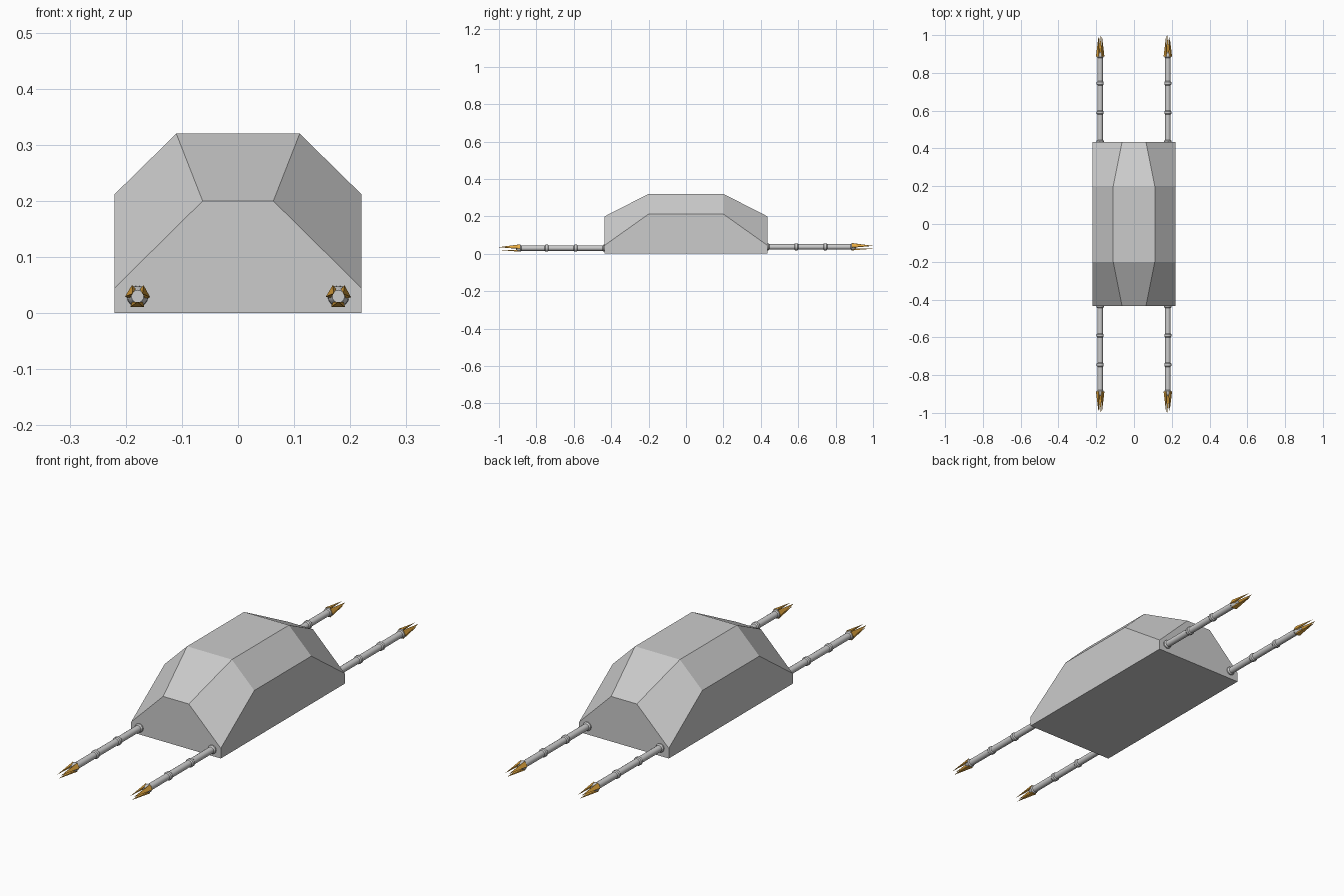
import bpy, bmesh, math
from mathutils import Vector

if "Cube" in bpy.data.objects:
    bpy.data.objects.remove(bpy.data.objects["Cube"])

orange = bpy.data.materials.new("orange")
orange.diffuse_color = (0.8, 0.4, 0.05, 1)
orange.use_nodes = True
orange.node_tree.nodes["Principled BSDF"].inputs["Base Color"].default_value = orange.diffuse_color


def make_object(name, bm, mat=None):
    bmesh.ops.recalc_face_normals(bm, faces=bm.faces)
    me = bpy.data.meshes.new(name)
    bm.to_mesh(me)
    bm.free()
    ob = bpy.data.objects.new(name, me)
    bpy.context.collection.objects.link(ob)
    if mat:
        me.materials.append(mat)
    return ob


# faceted hull: four cross-sections joined along y
def section(bm, y, top_x, top_z, edge_z):
    pts = [(-.22, 0), (-.22, edge_z), (-top_x, top_z),
           (top_x, top_z), (.22, edge_z), (.22, 0)]
    return [bm.verts.new((x, y, z)) for x, z in pts]


bm = bmesh.new()
rings = [section(bm, -.435, .063, .2, .045), section(bm, -.2, .11, .32, .212),
         section(bm, .2, .11, .32, .212), section(bm, .435, .063, .2, .045)]
for a, b in zip(rings, rings[1:]):
    for i in range(5):
        bm.faces.new((a[i], a[i + 1], b[i + 1], b[i]))
bm.faces.new(rings[0])
bm.faces.new(rings[-1])
bm.faces.new([r[0] for r in rings] + [r[5] for r in reversed(rings)])
make_object("hull", bm)


# rod with raised joints, turned from a (distance, radius) profile
def arm(name, x, z, d):
    prof = [(.42, .019), (.44, .019), (.446, .0145)]
    for j in (.59, .745):
        prof += [(j - .011, .0145), (j - .006, .0185),
                 (j + .006, .0185), (j + .011, .0145)]
    prof += [(.88, .0145), (.885, .0185), (.897, .0185), (.91, .011)]
    n = 16
    bm = bmesh.new()
    loops = [[bm.verts.new((x + r * math.cos(2 * math.pi * i / n), d * y,
                            z + r * math.sin(2 * math.pi * i / n)))
              for i in range(n)] for y, r in prof]
    for a, b in zip(loops, loops[1:]):
        for i in range(n):
            bm.faces.new((a[i], a[(i + 1) % n], b[(i + 1) % n], b[i]))
    bm.faces.new(loops[0])
    bm.faces.new(loops[-1])
    ob = make_object(name, bm)
    bpy.ops.object.select_all(action='DESELECT')
    ob.select_set(True)
    bpy.context.view_layer.objects.active = ob
    bpy.ops.object.shade_smooth_by_angle()


# three tapered prongs around the end of the rod
def claw(name, x, z, d):
    bm = bmesh.new()
    for k in range(3):
        t = 2 * math.pi * k / 3 + .5
        out = Vector((math.cos(t), 0, math.sin(t)))
        side = Vector((-math.sin(t), 0, math.cos(t)))

        def vert(r, w, y):
            return bm.verts.new(Vector((x, d * y, z)) + out * r + side * w)
        base = [vert(.010, -.011, .888), vert(.019, -.012, .888),
                vert(.019, .012, .888), vert(.010, .011, .888)]
        tip = vert(.010, 0, 1.0)
        bm.faces.new(base)
        for i in range(4):
            bm.faces.new((base[i], base[(i + 1) % 4], tip))
    make_object(name, bm, orange)


for end, d, z in (("front", -1, .03), ("back", 1, .037)):
    for side, x in (("left", -.179), ("right", .179)):
        arm(f"{end}_{side}_arm", x, z, d)
        claw(f"{end}_{side}_claw", x, z, d)
